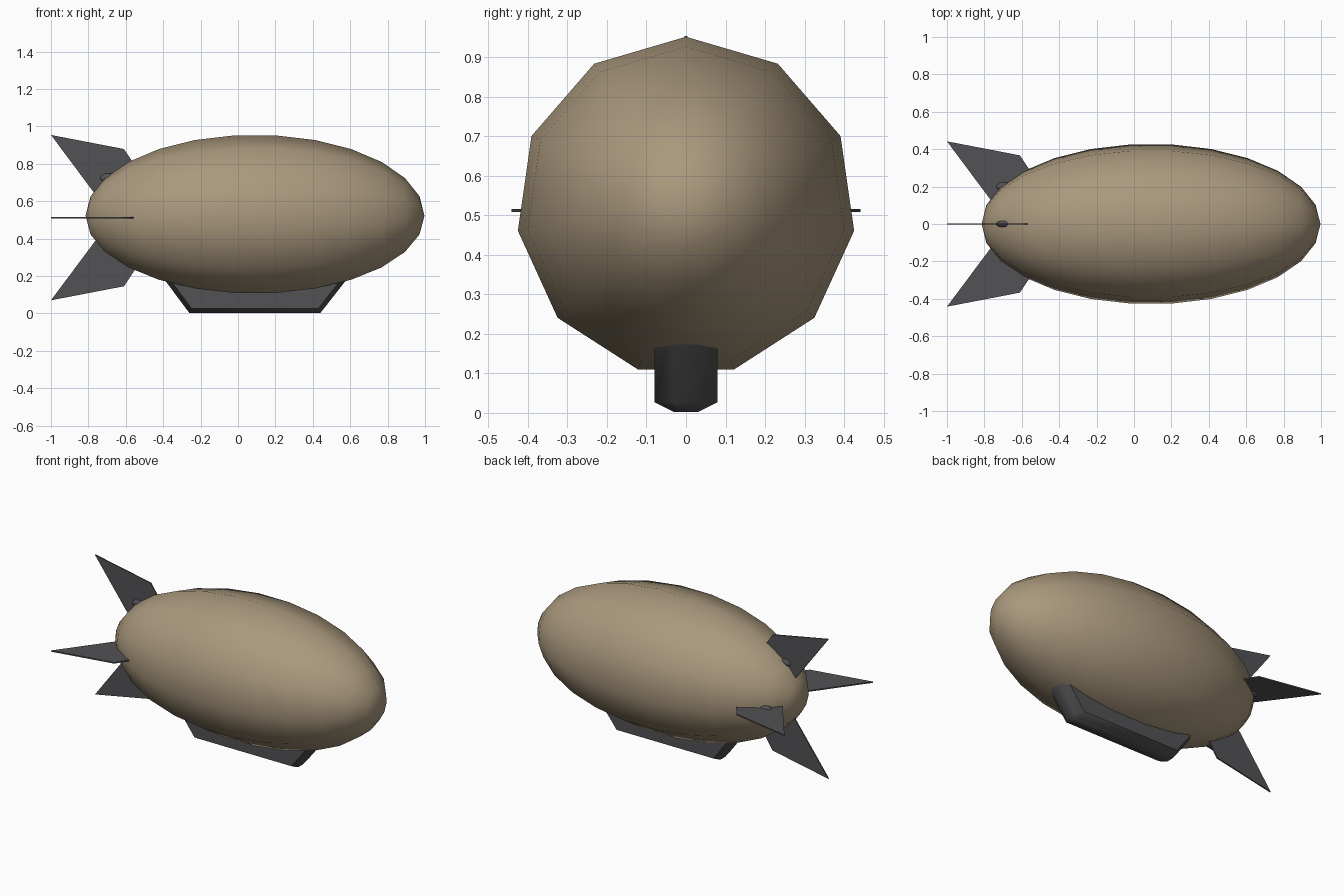
import bpy, bmesh, math
from mathutils import Matrix, Vector

if "Cube" in bpy.data.objects:
    bpy.data.objects.remove(bpy.data.objects["Cube"])


def material(name, rgb):
    m = bpy.data.materials.new(name)
    m.diffuse_color = (*rgb, 1)
    m.use_nodes = True
    m.node_tree.nodes["Principled BSDF"].inputs["Base Color"].default_value = m.diffuse_color
    return m


TAN = material("tan_fabric", (0.40, 0.315, 0.205))
GREY = material("dark_grey", (0.085, 0.085, 0.09))


def make_object(name, bm, mat, smooth=None):
    bmesh.ops.recalc_face_normals(bm, faces=bm.faces)
    me = bpy.data.meshes.new(name)
    bm.to_mesh(me)
    bm.free()
    me.materials.append(mat)
    ob = bpy.data.objects.new(name, me)
    bpy.context.collection.objects.link(ob)
    if smooth:
        bpy.ops.object.select_all(action='DESELECT')
        ob.select_set(True)
        bpy.context.view_layer.objects.active = ob
        bpy.ops.object.shade_smooth_by_angle(angle=math.radians(smooth))
    return ob


def bridge(bm, a, b):
    n = len(a)
    for i in range(n):
        bm.faces.new((a[i], a[(i + 1) % n], b[(i + 1) % n], b[i]))


# Hull: eleven-sided ellipsoid lying along x
SIDES, BANDS = 11, 13
CX, CZ, LEN, RAD = 0.091, 0.522, 0.906, 0.433
bm = bmesh.new()
rings = []
for k in range(1, BANDS):
    t = math.pi * k / BANDS
    r = RAD * math.sin(t)
    rings.append([bm.verts.new((CX + LEN * math.cos(t),
                                r * math.sin(math.tau * i / SIDES),
                                CZ + r * math.cos(math.tau * i / SIDES)))
                  for i in range(SIDES)])
for a, b in zip(rings, rings[1:]):
    bridge(bm, a, b)
for ring, x in ((rings[0], CX + LEN), (rings[-1], CX - LEN)):
    tip = bm.verts.new((x, 0, CZ))
    for i in range(SIDES):
        bm.faces.new((ring[i], ring[(i + 1) % SIDES], tip))
make_object("hull", bm, TAN, 60)

# Tail fins: thin swept plates turned around the hull axis
FIN = [(-1.0, 0.442), (-0.61, 0.367), (-0.545, 0.27), (-0.52, 0.12), (-0.76, 0.12)]
FIN_Z, HALF = 0.512, 0.004
for n, name in enumerate(("top_fin", "left_fin", "bottom_fin", "right_fin")):
    turn = Matrix.Translation((0, 0, FIN_Z)) @ Matrix.Rotation(n * math.pi / 2, 4, 'X')
    bm = bmesh.new()
    a, b = [[bm.verts.new(turn @ Vector((x, s * HALF, z))) for x, z in FIN] for s in (-1, 1)]
    bm.faces.new(a)
    bm.faces.new(b)
    bridge(bm, a, b)
    make_object(name, bm, GREY)

# Small root fairings on the top fin and one side fin
for name, loc, size in (("top_fin_fairing", (-0.695, 0, 0.725), (0.045, 0.018, 0.025)),
                        ("side_fin_fairing", (-0.695, 0.2, FIN_Z), (0.045, 0.025, 0.018))):
    bm = bmesh.new()
    bmesh.ops.create_uvsphere(bm, u_segments=12, v_segments=6, radius=1,
                              matrix=Matrix.Translation(loc) @ Matrix.Diagonal((*size, 1)))
    make_object(name, bm, GREY, 40)

# Gondola: chamfered boat shape flaring up into the hull
bm = bmesh.new()
rings = []
for z, x0, x1, w, nose, inset in ((0.002, -0.26, 0.44, 0.03, 0.02, 0.012),
                                  (0.027, -0.279, 0.46, 0.08, 0.03, 0.03),
                                  (0.24, -0.437, 0.627, 0.08, 0.03, 0.03)):
    pts = [(x1, -nose), (x1, nose), (x1 - inset, w), (x0 + inset, w),
           (x0, nose), (x0, -nose), (x0 + inset, -w), (x1 - inset, -w)]
    rings.append([bm.verts.new((x, y, z)) for x, y in pts])
for a, b in zip(rings, rings[1:]):
    bridge(bm, a, b)
bm.faces.new(rings[0])
bm.faces.new(rings[-1])
make_object("gondola", bm, GREY, 60)
